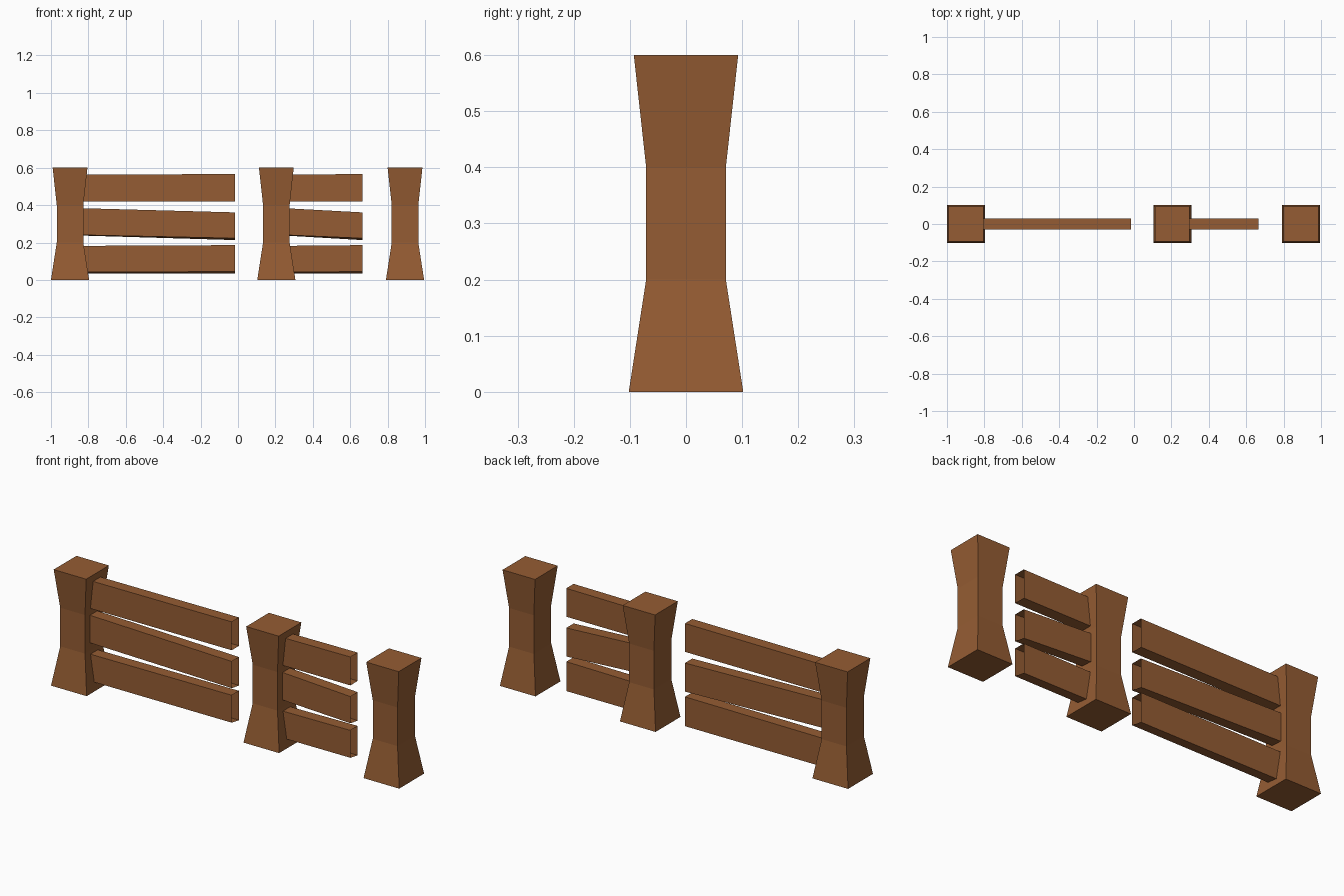
import bpy

if "Cube" in bpy.data.objects:
    bpy.data.objects.remove(bpy.data.objects["Cube"])

wood = bpy.data.materials.new("brown wood")
wood.diffuse_color = (0.30, 0.108, 0.033, 1)
wood.use_nodes = True
wood.node_tree.nodes["Principled BSDF"].inputs["Base Color"].default_value = wood.diffuse_color


def add_mesh(name, verts, faces):
    mesh = bpy.data.meshes.new(name)
    mesh.from_pydata(verts, [], faces)
    mesh.materials.append(wood)
    obj = bpy.data.objects.new(name, mesh)
    bpy.context.collection.objects.link(obj)
    return obj


# Square post, waisted in the middle: stacked square rings (z, half width)
POST_PROFILE = [(0, 0.102), (0.2, 0.071), (0.4, 0.071), (0.6, 0.093)]


def post(name, cx):
    verts = [(cx + sx * r, sy * r, z) for z, r in POST_PROFILE
             for sx, sy in ((-1, -1), (1, -1), (1, 1), (-1, 1))]
    faces = [(0, 3, 2, 1), (12, 13, 14, 15)]
    for k in range(3):
        for i in range(4):
            j = (i + 1) % 4
            faces.append((4 * k + i, 4 * k + j, 4 * k + 4 + j, 4 * k + 4 + i))
    add_mesh(name, verts, faces)


# Rail: rectangular tube with open ends, its underside leaning to the front
def rail(name, x0, x1, left, right, lean):
    verts = []
    for x, (low, high), d in ((x0, left, lean[0]), (x1, right, lean[1])):
        verts += [(x, -0.03, low + d), (x, 0.03, low), (x, 0.03, high), (x, -0.03, high)]
    faces = [(i, 4 + i, 4 + (i + 1) % 4, (i + 1) % 4)[::-1] for i in range(4)]
    add_mesh(name, verts, faces)


for side, cx in (("left", -0.898), ("middle", 0.205), ("right", 0.893)):
    post(side + "_post", cx)

# Three rails per span: z range at left end, z range at right end, underside lean
RAILS = {
    "lower": ((0.035, 0.182), (0.034, 0.186), (0.008, 0.01)),
    "middle": ((0.238, 0.384), (0.213, 0.361), (0.003, 0.01)),
    "upper": ((0.419, 0.563), (0.419, 0.566), (0, 0)),
}
for span, x0, x1 in (("long", -0.86, -0.015), ("short", 0.24, 0.665)):
    for level, (left, right, lean) in RAILS.items():
        rail(f"{span}_{level}_rail", x0, x1, left, right, lean)
